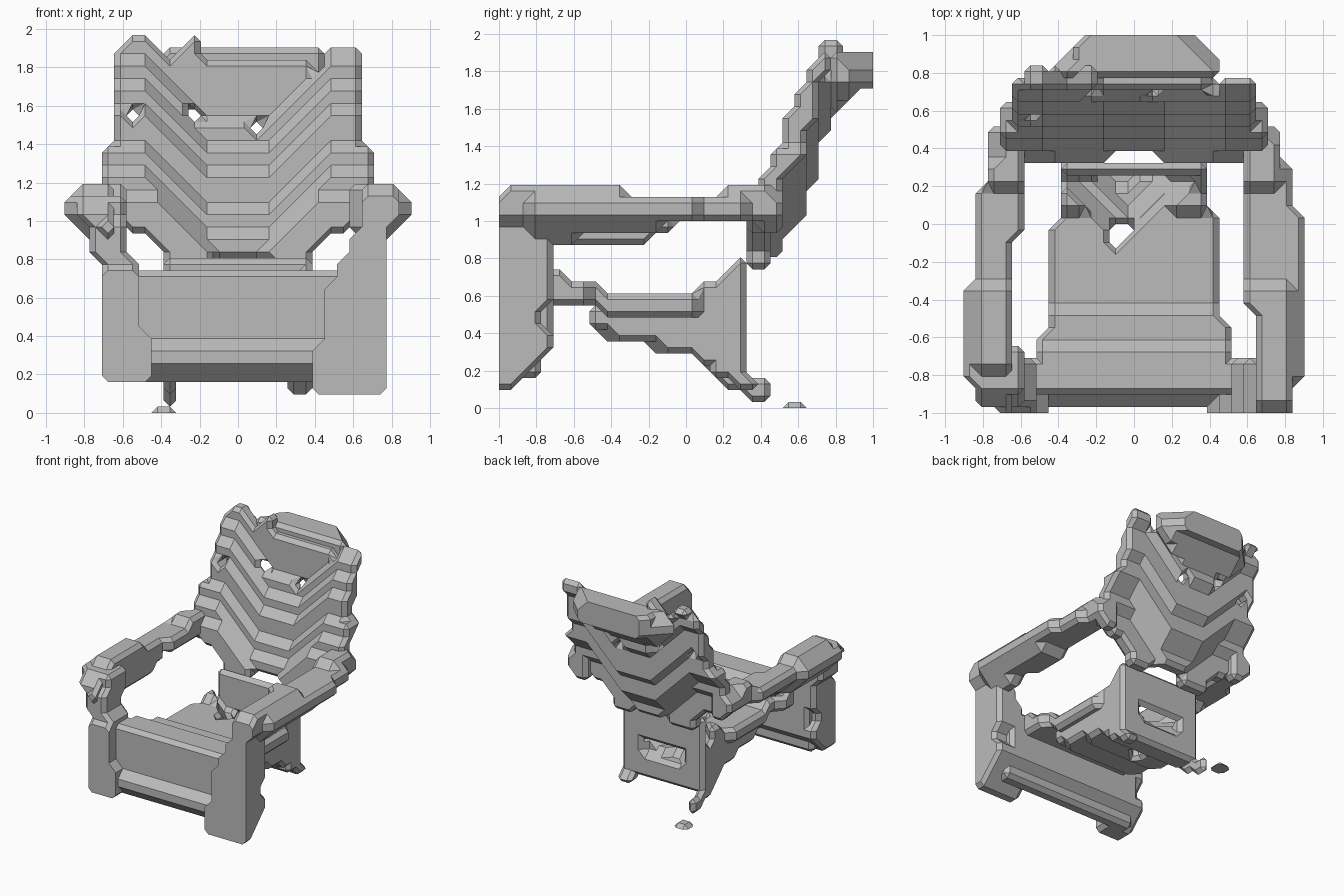
import bpy
import bmesh
from math import radians
from mathutils import Vector

cube = bpy.data.objects.get("Cube")
if cube:
    bpy.data.objects.remove(cube, do_unlink=True)

H = 2 / 31  # facet size shared by every part

grey = bpy.data.materials.new("plain grey")
grey.use_nodes = True
grey.diffuse_color = (0.5, 0.5, 0.5, 1)
grey.node_tree.nodes["Principled BSDF"].inputs["Base Color"].default_value = (0.5, 0.5, 0.5, 1)


# ---- small shape helpers -------------------------------------------------
def along(t, *pairs):
    """Piecewise linear value at t."""
    if t <= pairs[0][0]:
        return pairs[0][1]
    for (a, va), (b, vb) in zip(pairs, pairs[1:]):
        if t <= b:
            return va + (vb - va) * (t - a) / (b - a)
    return pairs[-1][1]


def near_line(p, a, b, radius):
    p, a, b = Vector(p), Vector(a), Vector(b)
    d = b - a
    t = max(0, min(1, (p - a).dot(d) / d.length_squared))
    return (p - a - d * t).length < radius


def cell_faces():
    """Corner loops of a unit cell, counter-clockwise from outside."""
    loops = []
    for axis in range(3):
        u, v = (axis + 1) % 3, (axis + 2) % 3
        for side in (0, 1):
            loop = []
            for cu, cv in ((0, 0), (1, 0), (1, 1), (0, 1)):
                c = [0, 0, 0]
                c[axis], c[u], c[v] = side, cu, cv
                loop.append(tuple(c))
            loops.append(loop if side else loop[::-1])
    return loops


FACES = cell_faces()
CORNERS = [(i, j, k) for i in (0, 1) for j in (0, 1) for k in (0, 1)]


def best_fan(loop):
    """Split a loop into triangles, keeping flat floors and walls flat."""
    def flatness(tris):
        normals = [(Vector(b) - Vector(a)).cross(Vector(c) - Vector(a)).normalized()
                   for a, b, c in tris]
        return max(abs(n) for normal in normals for n in normal)
    turns = [loop[i:] + loop[:i] for i in range(len(loop))]
    return max(([(t[0], b, c) for b, c in zip(t[1:], t[2:])] for t in turns), key=flatness)


def build(name, inside):
    """Skin a solid with flat and chamfered facets on the shared grid."""
    solid = {(i, j, k) for i in range(-16, 16) for j in range(32) for k in range(31)
             if inside((i + .5) * H, -1 + j * H, k * H)}
    cells = {(i - a, j - b, k - c) for i, j, k in solid for a, b, c in CORNERS}
    bm = bmesh.new()
    verts = {}

    def vert(key):
        if key not in verts:
            x, y, z = (n / 2 for n in key)
            verts[key] = bm.verts.new(((x + .5) * H, max(-1, min(1, y * H - 1)), max(0, z * H)))
        return verts[key]

    for cell in sorted(cells):
        follow = {}
        for face in FACES:
            pts = [tuple(o + c for o, c in zip(cell, corner)) for corner in face]
            state = [p in solid for p in pts]
            mids = [tuple(m + n for m, n in zip(pts[i], pts[i - 3])) for i in range(4)]
            for i in range(4):
                if not state[i] and state[i - 3]:
                    j = (i + 1) % 4
                    while state[(j + 1) % 4]:
                        j = (j + 1) % 4
                    follow[mids[i]] = mids[j]
        while follow:
            start, key = follow.popitem()
            loop = [start]
            while key != start:
                loop.append(key)
                key = follow.pop(key)
            for tri in best_fan(loop):
                bm.faces.new([vert(q) for q in tri])
    bmesh.ops.recalc_face_normals(bm, faces=bm.faces)
    bmesh.ops.dissolve_limit(bm, angle_limit=radians(1), verts=bm.verts, edges=bm.edges)
    mesh = bpy.data.meshes.new(name)
    bm.to_mesh(mesh)
    bm.free()
    mesh.materials.append(grey)
    bpy.context.collection.objects.link(bpy.data.objects.new(name, mesh))


# ---- backrest: a leaning shell in chevron steps, with a few small holes ------
HOLES = ((-.55, 1.55), (-.23, 1.55), (.1, 1.48))


def backrest(x, y, z):
    w = along(z, (.76, .38), (.86, .4), (1.0, .6), (1.1, .73), (1.25, .73), (1.45, .66), (1.55, .64))
    top = along(x, (-.62, 1.88), (-.57, 1.97), (-.5, 1.97), (-.4, 1.86), (-.3, 1.86), (-.27, 1.95),
                (-.2, 1.95), (-.16, 1.84), (.34, 1.84), (.42, 1.8), (.5, 1.91))
    bottom = .81 if abs(x - .05) < .17 else .74
    if abs(x) > w or not bottom < z < top:
        return False
    if any(abs(x - hx) < H * .5 and abs(z - hz) < H * .6 for hx, hz in HOLES):
        return False
    q = z - min(.32, max(0, abs(x) - .15))  # the sides wrap forward
    front = along(q, (.5, .29), (.8, .32), (.92, .43), (1.05, .47), (1.3, .57), (1.42, .63),
                  (1.55, .69), (1.75, .71))
    back = along(q, (.8, .46), (.95, .58), (1.1, .66), (1.3, .7), (1.45, .74), (1.6, .82))
    return front < y < back


# ---- headrest: a tapered bump behind the top edge ---------------------------
def headrest(x, y, z):
    w = along(y, (.78, .46), (.86, .42), (1, .3)) - max(0, abs(z - 1.78) - .05)
    under = along(y, (.8, 1.6), (.88, 1.66), (1, 1.73))
    return abs(x - .02) < w and y > .76 and under < z < 1.9


# ---- arms -------------------------------------------------------------------
def arm(side):
    def inside(x, y, z):
        x *= side
        if side > 0:
            outer = along(y, (-1, .84), (-.7, .9), (0, .9), (.1, .85), (.3, .83), (.5, .74))
            inner = along(y, (-.5, .64), (-.45, .58))
            low = along(y, (-.6, .9), (-.5, .94), (-.15, .94), (-.05, 1.0))
            high = 1.14 if y < -.97 else 1.19
        else:
            outer = along(y, (-1, .79), (-.75, .9), (-.4, .9), (-.25, .85), (.05, .85),
                          (.3, .78), (.5, .74))
            inner = along(y, (-.1, .64), (0, .58))
            low = along(y, (-.65, .9), (-.58, .86), (-.2, .88), (-.05, 1.0))
            high = along(y, (-1, 1.0), (-.77, 1.19))
        if -.32 < y < .2:
            high = 1.14
        if y > .36:
            low = .93
        outer -= max(0, abs(z - 1.08) - .05)
        return inner < x < outer and y < .52 and low < z < high
    return inside


# ---- front posts carrying the arms ------------------------------------------
def post(side):
    def inside(x, y, z):
        x *= side
        if side > 0:
            inner = along(z, (.15, .38), (.4, .43), (.75, .5), (.95, .63))
            outer, low, front = .77, .1, -1.1
        else:
            inner = along(z, (.4, .48), (.75, .53), (.95, .61))
            outer = along(z, (.75, .71), (.8, .77))
            low, front = .17, along(z, (.7, -1.01), (1.1, -.9))
        back = along(z, (.1, -.9), (.3, -.73), (.42, -.73), (.5, -.79), (.58, -.7),
                     (.85, -.73), (.95, -.66))
        return inner < x < outer and front < y < back and low < z < 1.1
    return inside


# ---- front apron with a stepped foot ----------------------------------------
def apron(x, y, z):
    front = along(z, (.2, -.89), (.24, -.95), (.34, -.95), (.38, -.89))
    back = along(z, (.15, -.8), (.3, -.73))
    return abs(x) < .62 and .17 < z < .75 and front < y < back


# ---- seat with a worn hole, on a wedge-shaped base with a recessed rear ------
def worn_hole(x, y, z):
    """V-shaped sag towards the rear with a small break right through."""
    sag = min(y + .12 - abs(x + .05), .3)
    through = abs(x + .08) + abs(y + .06) < .08
    return through or (sag > 0 and y < .27 and z > .6 - .8 * sag)


def seat(x, y, z):
    top = along(y, (-.7, .74), (-.62, .69), (-.45, .66), (-.38, .61), (.05, .61), (.3, .8))
    low = along(y, (-.5, .55), (-.4, .47), (.3, .47))
    w = along(y, (-.8, .54), (-.55, .48), (-.45, .43), (0, .43), (.1, .4))
    return abs(x - .01) < w and -.82 < y < .33 and low < z < top and not worn_hole(x, y, z)


def base(x, y, z):
    low = along(y, (-.5, .4), (-.3, .36), (-.2, .31), (0, .3), (.1, .23), (.2, .17))
    recess = abs(x) < .2 and .34 < z < .62 and y > .28
    high = along(y, (.1, .58), (.32, .86 if abs(x - .05) > .17 else .74))
    w = .4 - max(0, low + .06 - z)
    return (abs(x) < w and -.5 < y < .33 and low < z < high
            and not recess and not worn_hole(x, y, z))


# ---- rear legs and the loose foot -------------------------------------------
def leg(x, y, z):
    return (near_line((x, y, z), (-.35, .15, .25), (-.36, .4, .08), .06)
            or near_line((x, y, z), (.32, .15, .25), (.32, .32, .14), .06))


def foot(x, y, z):
    return abs(x + .39) < .05 and abs(y - .58) < .05 and z < .02


PARTS = {
    "backrest": backrest, "headrest": headrest,
    "left_arm": arm(1), "right_arm": arm(-1),
    "left_front_post": post(1), "right_front_post": post(-1),
    "front_apron": apron, "seat": seat, "seat_base": base,
    "rear_legs": leg, "rear_foot": foot,
}
for part_name, shape in PARTS.items():
    build(part_name, shape)
